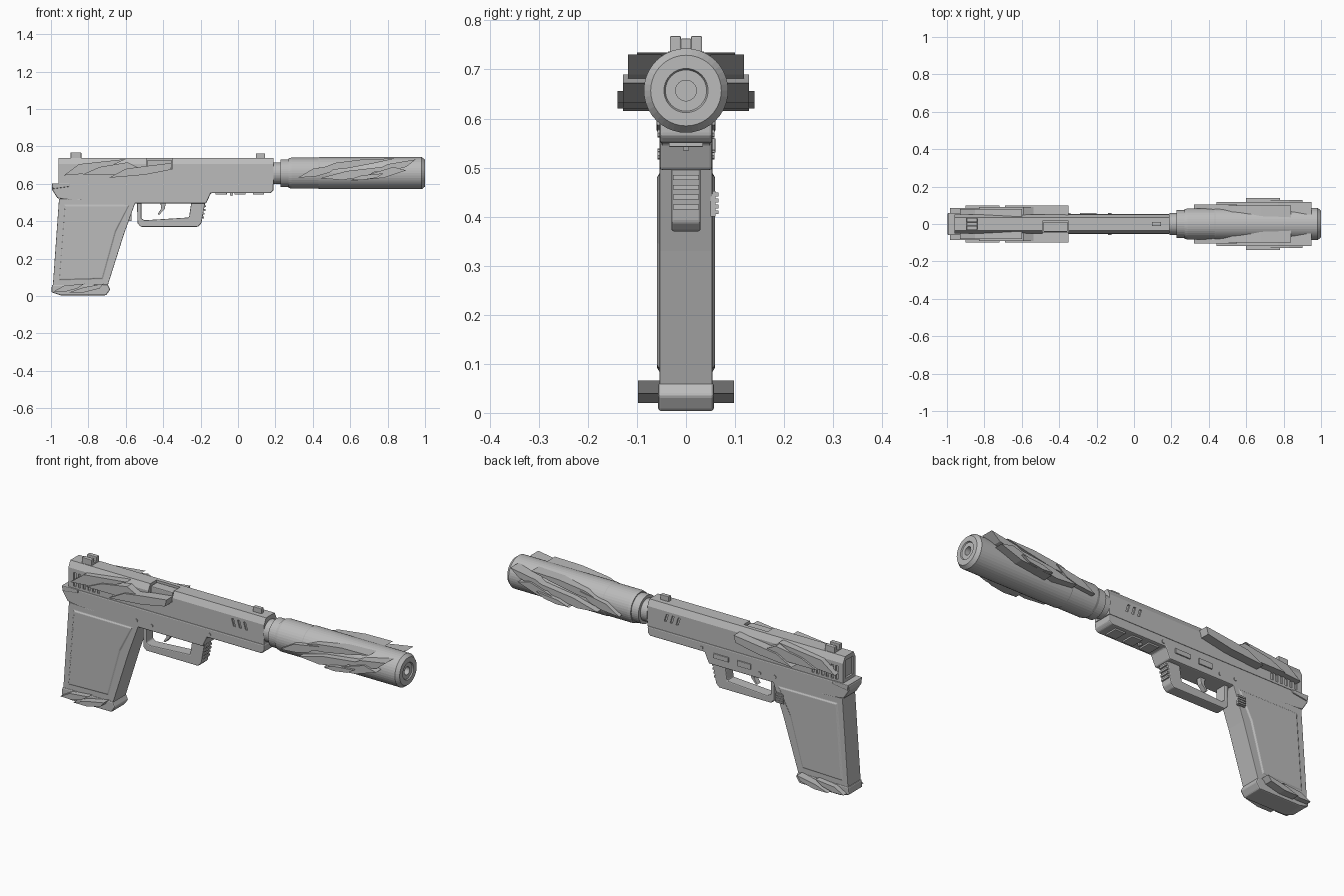
import bpy, bmesh, math
from mathutils import Vector

cube = bpy.data.objects.get("Cube")
if cube:
    bpy.data.objects.remove(cube, do_unlink=True)

grey = bpy.data.materials.new("plain grey")
grey.use_nodes = True
grey.diffuse_color = (0.5, 0.5, 0.5, 1)
grey.node_tree.nodes["Principled BSDF"].inputs["Base Color"].default_value = (0.5, 0.5, 0.5, 1)


def finish(name, bm, bevel=0):
    bmesh.ops.recalc_face_normals(bm, faces=bm.faces)
    mesh = bpy.data.meshes.new(name)
    bm.to_mesh(mesh)
    bm.free()
    mesh.materials.append(grey)
    ob = bpy.data.objects.new(name, mesh)
    bpy.context.collection.objects.link(ob)
    if bevel:
        mod = ob.modifiers.new("edge bevel", 'BEVEL')
        mod.width = bevel
        mod.segments = 2
        mod.limit_method = 'ANGLE'
        mod.angle_limit = math.radians(35)
    return ob


def add_prism(bm, pts, a, b, axis="y"):
    """Extrude an outline from a to b, along y (x, z points) or x (y, z points)."""
    def at(p, d):
        return Vector((p[0], d, p[1]) if axis == "y" else (d, p[0], p[1]))
    face = bm.faces.new([bm.verts.new(at(p, a)) for p in pts])
    new = bmesh.ops.extrude_face_region(bm, geom=[face])["geom"]
    shift = at((0, 0), b - a)
    bmesh.ops.translate(bm, vec=shift, verts=[v for v in new if isinstance(v, bmesh.types.BMVert)])


def prisms(name, parts, bevel=0, axis="y"):
    bm = bmesh.new()
    for pts, a, b in parts:
        add_prism(bm, pts, a, b, axis)
    return finish(name, bm, bevel)


def rect(x0, x1, z0, z1, lean=0):
    return [(x0, z0), (x1, z0), (x1 + lean, z1), (x0 + lean, z1)]


def both_sides(parts):
    return [(p, s * a, s * b) for p, a, b in parts for s in (-1, 1)]


def cut(ob, cutter):
    mod = ob.modifiers.new("cut", 'BOOLEAN')
    mod.operation = 'DIFFERENCE'
    mod.solver = 'EXACT'
    mod.object = cutter
    cutter.hide_render = True
    bpy.context.view_layer.objects.active = ob
    bpy.ops.object.modifier_apply(modifier=mod.name)
    bpy.data.objects.remove(cutter, do_unlink=True)


def lathe(name, profile, cz, sides):
    """Turn (x, radius) points about a lengthwise axis at height cz."""
    bm = bmesh.new()
    rings = []
    for x, r in profile:
        rings.append([bm.verts.new((x, r * math.sin(math.tau * i / sides),
                                    cz + r * math.cos(math.tau * i / sides))) for i in range(sides)])
    for r0, r1 in zip(rings, rings[1:]):
        for i in range(sides):
            j = (i + 1) % sides
            bm.faces.new((r0[i], r0[j], r1[j], r1[i]))
    bm.faces.new(rings[0])
    bm.faces.new(rings[-1])
    return finish(name, bm)


# Slide with chamfered top, grooves, vents and ejection port
slide = prisms("slide", [([(-.052, .6), (.052, .6), (.052, .705), (.036, .737),
                           (-.036, .737), (-.052, .705)], -.96, .19)], axis="x")
cuts = [(rect(-.93 + i * .028, -.916 + i * .028, .612, .685), .045, .07) for i in range(6)]
cuts += [(rect(.01 + i * .035, .022 + i * .035, .65, .69, -.012), .045, .07) for i in range(3)]
cut(slide, prisms("groove_cutter", both_sides(cuts)))
cut(slide, prisms("port_cutter", [(rect(-.49, -.35, .68, .76), -.07, .015)]))
cut(slide, prisms("rear_cutter", [(rect(-.032, .032, .62, .715), -.98, -.95)], axis="x"))
prisms("chamber_block", [(rect(-.485, -.355, .67, .728), -.042, .012)], .004)

# Frame with flared rear tang and dust cover
frame = prisms("frame", [([(-.995, .6), (-.995, .57), (-.965, .522), (-.9, .512), (-.56, .495),
                           (-.17, .495), (-.145, .55), (.175, .55), (.19, .565), (.19, .6)],
                          -.054, .054)], .006)
prisms("tang_lip", [([(-.995, .602), (-.99, .572), (-.9, .585), (-.9, .602)], -.06, .06)], .004)
prisms("accessory_rail", [(rect(-.12 + i * .1, -.06 + i * .1, .542, .555), -.035, .035)
                          for i in range(3)], .002)

# Grip with inset side panels
bm = bmesh.new()
add_prism(bm, [(-.957, .52), (-.99, .055), (-.697, .055), (-.61, .33), (-.545, .51)], -.054, .054)
bm.normal_update()
for f in [f for f in bm.faces if abs(f.normal.y) > .9]:
    bmesh.ops.inset_region(bm, faces=[f], thickness=.045)
    bmesh.ops.inset_region(bm, faces=[f], thickness=.006, depth=-.005)
finish("grip", bm, .006)
prisms("magazine_base", [([(-.995, .06), (-.998, .02), (-.95, .004), (-.705, .004),
                           (-.683, .035), (-.697, .062)], -.057, .057)], .006)

# Trigger guard as one open loop, with front ribs
prisms("trigger_guard", [([(-.54, .5), (-.537, .388), (-.52, .37), (-.215, .37), (-.196, .388),
                           (-.175, .5), (-.25, .5), (-.262, .42), (-.5, .405), (-.517, .415),
                           (-.517, .5)], -.03, .03)], .005)
prisms("guard_ribs", [(rect(-.2 + i * .004, -.183 + i * .004, .415 + i * .02, .425 + i * .02),
                       -.026, .026) for i in range(4)])
prisms("trigger", [([(-.415, .5), (-.385, .5), (-.392, .465), (-.42, .435), (-.43, .438),
                     (-.41, .467)], -.014, .014)], .002)

# Small controls and pins
prisms("slide_stop", [(rect(-.42, -.34, .53, .56), .05, .06), (rect(-.29, -.2, .535, .56), .05, .06)], .002)
prisms("magazine_release", [(rect(-.615, -.57, .405 + i * .012, .413 + i * .012), .05, .066)
                            for i in range(4)] + [(rect(-.615, -.57, .4, .452), .05, .06)])
prisms("frame_pins", both_sides([([(x + .009 * math.cos(k * math.tau / 8), z + .009 * math.sin(k * math.tau / 8))
                                   for k in range(8)], .05, .058)
                                  for x, z in ((-.47, .525), (-.13, .57), (-.56, .53))]))
prisms("lower_hook", [([(-.045, .555), (-.042, .538), (-.03, .535), (-.025, .555)], -.006, .006)])

# Sights
prisms("rear_sight", [([(-.033, .73), (.033, .73), (.033, .768), (.01, .768), (.01, .745),
                        (-.01, .745), (-.01, .768), (-.033, .768)], -.895, -.838)], .003, "x")
prisms("front_sight", [(rect(.095, .145, .73, .763), -.011, .011)], .003)

# Barrel, collar and suppressor, hollow at the muzzle
lathe("suppressor", [(.15, .04), (.19, .04), (.19, .058), (.228, .058), (.228, .074), (.27, .074),
                     (.27, .079), (.285, .083), (.43, .083), (.435, .086), (.982, .086),
                     (1, .072), (1, .045), (.994, .042), (.994, .021), (.93, .021)], .657, 40)

# Flame-shaped blades on the suppressor
prisms("suppressor_blades", both_sides([
    ([(.32, .632), (.40, .68), (.55, .706), (.49, .66), (.42, .64)], .06, .105),
    ([(.40, .665), (.52, .712), (.68, .732), (.84, .735), (.72, .708), (.58, .682)], .03, .1),
    ([(.44, .63), (.58, .668), (.77, .69), (.70, .645), (.56, .62)], .07, .118),
    ([(.60, .625), (.66, .645), (.78, .656), (.74, .632), (.66, .62)], .07, .14),
    ([(.60, .615), (.70, .65), (.83, .69), (.90, .672), (.78, .632)], .07, .128),
    ([(.72, .665), (.80, .705), (.95, .73), (.90, .69), (.80, .665)], .05, .118)]))

# Blades on the slide
prisms("slide_blades", both_sides([
    ([(-.93, .645), (-.85, .705), (-.60, .732), (-.69, .69), (-.80, .655)], .04, .08),
    ([(-.83, .65), (-.74, .69), (-.59, .715), (-.53, .685), (-.64, .65)], .045, .09),
    ([(-.69, .632), (-.60, .68), (-.49, .695), (-.35, .712), (-.36, .675), (-.5, .648)], .045, .1)]))

# Blades on the magazine base
prisms("base_blades", both_sides([
    ([(-.985, .025), (-.93, .055), (-.82, .066), (-.86, .04), (-.92, .024)], .05, .085),
    ([(-.90, .02), (-.83, .045), (-.72, .066), (-.74, .04), (-.82, .02)], .05, .098)]))
